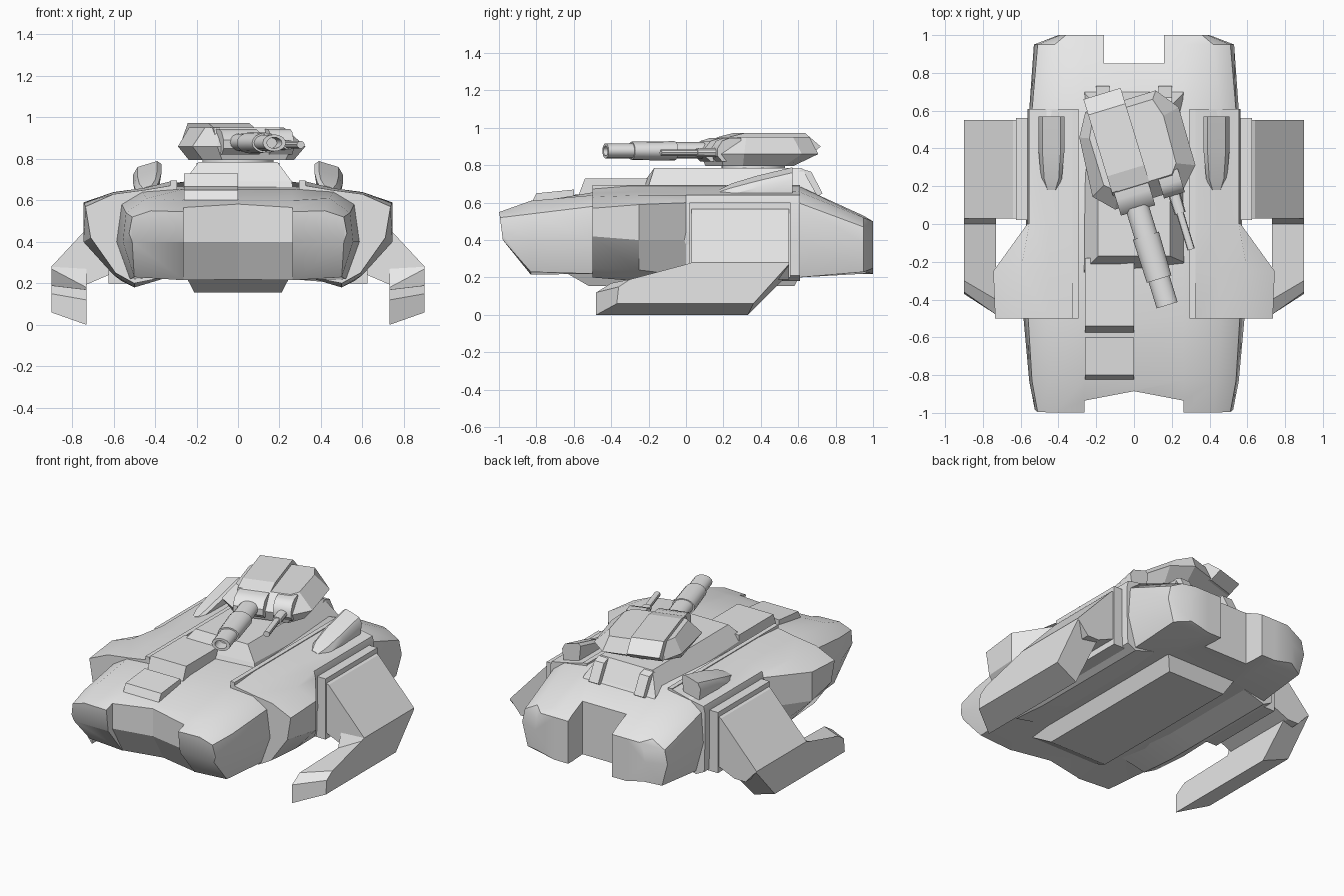
import bpy, bmesh, math
from mathutils import Matrix

if "Cube" in bpy.data.objects:
    bpy.data.objects.remove(bpy.data.objects["Cube"])

grey = bpy.data.materials.new("plain_grey")
grey.diffuse_color = (0.8, 0.8, 0.8, 1)
grey.use_nodes = True
grey.node_tree.nodes["Principled BSDF"].inputs["Base Color"].default_value = grey.diffuse_color


def finish(name, bm, smooth=None):
    bmesh.ops.recalc_face_normals(bm, faces=bm.faces)
    me = bpy.data.meshes.new(name)
    bm.to_mesh(me)
    bm.free()
    me.materials.append(grey)
    ob = bpy.data.objects.new(name, me)
    bpy.context.collection.objects.link(ob)
    if smooth:
        bpy.ops.object.select_all(action='DESELECT')
        ob.select_set(True)
        bpy.context.view_layer.objects.active = ob
        bpy.ops.object.shade_smooth_by_angle(angle=math.radians(smooth))
    return ob


def loft(name, rings, smooth=None):
    """Closed skin through rings of equal point count."""
    bm = bmesh.new()
    vs = [[bm.verts.new(p) for p in r] for r in rings]
    n = len(vs[0])
    for a, b in zip(vs, vs[1:]):
        for i in range(n):
            bm.faces.new((a[i], a[(i + 1) % n], b[(i + 1) % n], b[i]))
    bm.faces.new(vs[0])
    bm.faces.new(vs[-1][::-1])
    return finish(name, bm, smooth)


def block(name, x0, x1, y0, y1, z0, z1):
    return loft(name, [[(x, y0, z0), (x, y1, z0), (x, y1, z1), (x, y0, z1)] for x in (x0, x1)])


def sided(s):
    return "right" if s > 0 else "left"


def notch(target, cutter):
    """Cut a hidden helper out of a part."""
    cutter.hide_render = True
    cutter.hide_viewport = True
    mod = target.modifiers.new(cutter.name, 'BOOLEAN')
    mod.object = cutter
    mod.solver = 'EXACT'


# Hull: half sections (x, z) mirrored, notched at nose and tail
def hull_ring(y, half, lean=0):
    pts = [(x, y + lean * (.56 - z), z) for x, z in half]
    return pts + [(-x, yy, z) for x, yy, z in reversed(pts)]


hull = loft("hull", [
    hull_ring(-1.0, [(.26, .545), (.42, .55), (.51, .52), (.525, .44), (.51, .40), (.26, .40)], .13),
    hull_ring(-0.83, [(.26, .60), (.44, .61), (.54, .54), (.555, .40), (.50, .23), (.26, .215)]),
    hull_ring(-0.50, [(.26, .655), (.46, .64), (.56, .58), (.585, .40), (.52, .22), (.26, .24)]),
    hull_ring(0.60, [(.26, .69), (.46, .66), (.54, .60), (.555, .40), (.50, .20), (.26, .24)]),
    hull_ring(0.95, [(.26, .53), (.42, .52), (.51, .47), (.53, .38), (.49, .23), (.26, .22)]),
    hull_ring(1.00, [(.26, .50), (.36, .50), (.39, .45), (.40, .38), (.39, .25), (.26, .22)]),
], 35)
notch(hull, block("tail_notch_cutter", -.16, .16, .85, 1.2, 0, 1))
notch(hull, loft("nose_notch_cutter", [
    [(-.262, -1.2, z), (.262, -1.2, z), (.262, y - .05, z), (0, y, z), (-.262, y - .05, z)]
    for z, y in ((0, -.65), (.40, -.885), (1, -.885))]))

# Keel under the hull
loft("keel", [[(-.27, y, .27), (.27, y, .27), (.21, y2, .155), (-.21, y2, .155)]
              for y, y2 in ((-.72, -.52), (.64, .58))])

# Deck house below the turret, with offset front steps
loft("deck_house", [
    [(-.27, -.28, .62), (.27, -.22, .62), (.27, .76, .55), (-.27, .76, .55)],
    [(-.26, -.24, .69), (.26, -.20, .69), (.26, .69, .66), (-.26, .69, .66)],
    [(-.19, -.17, .785), (.19, -.17, .785), (.19, .62, .785), (-.19, .62, .785)]])
loft("deck_step", [[(x, -.59, .60), (x, -.54, .73), (x, -.18, .73), (x, -.18, .60)] for x in (-.26, 0)])
loft("nose_hatch", [[(x, -.84, .57), (x, -.80, .65), (x, -.60, .67), (x, -.60, .55)] for x in (-.26, 0)])

for s in (1, -1):
    side = sided(s)

    # Sponson, wide in front and narrow beside the arm
    def pod(y, half):
        return [(s * x, y, z) for x, z in half]
    narrow = [(.30, .69), (.33, .69), (.45, .66), (.555, .64), (.565, .60), (.565, .40), (.56, .21), (.50, .18), (.30, .24)]
    loft(side + "_sponson", [
        pod(-.50, [(.30, .69), (.33, .67), (.45, .65), (.60, .63), (.735, .57), (.71, .42), (.59, .25), (.50, .20), (.30, .24)]),
        pod(-.25, [(.30, .69), (.33, .69), (.45, .66), (.60, .64), (.745, .59), (.745, .40), (.60, .24), (.50, .18), (.30, .24)]),
        pod(0, narrow), pod(.61, narrow)], 25)
    lo, hi = sorted((s * .295, s * .325))
    block(side + "_sponson_rail", lo, hi, -.5, .61, .6, .695)

    # Arm: bracket, sloping upper arm and forward-reaching foot
    lo, hi = sorted((s * .52, s * .625))
    block(side + "_arm_bracket", lo, hi, .02, .56, .20, .60)
    loft(side + "_upper_arm", [[(s * x, y, z) for x, z in
         ((.60, .58), (.64, .56), (.90, .28), (.82, .19), (.74, .19), (.60, .25))] for y in (.03, .55)])
    loft(side + "_foot", [
        [(s * .73, y, z) for y, z in ((-.48, 0), (.33, 0), (.55, .22), (.55, .27), (.03, .27), (0, .18), (-.40, .17), (-.48, .12))],
        [(s * .90, y, z) for y, z in ((-.37, .06), (.36, .06), (.55, .27), (.55, .28), (.03, .28), (0, .27), (-.30, .19), (-.36, .15))]])

    # Raised intake pod, rolled outward and tapering to a blunt front tip
    def intake(y, w, zb, zt):
        return [(s * (.437 + dx * w), y, z - dx * w * .3) for dx, z in
                ((-.8, zb), (.8, zb), (1, zt - .04), (.7, zt - .01), (-.7, zt - .01), (-1, zt - .03))]
    loft(side + "_intake", [intake(.18, .03, .63, .675), intake(.24, .055, .63, .70),
                            intake(.38, .068, .63, .74), intake(.57, .068, .64, .785)], 40)

    # Rear deck fin
    loft(side + "_rear_fin", [[(s * x, y, z) for y, z in ((.50, .70), (.62, .78), (.67, .765), (.73, .65), (.62, .58))]
                              for x in (.13, .20)])

# Turret, built facing forward then turned about its ring
turn = Matrix.Translation((0, .40, 0)) @ Matrix.Rotation(math.radians(17), 4, 'Z')


def turned(ob):
    ob.data.transform(turn)
    return ob


def tube(name, u, z, v0, v1, r0, r1, flat=1.0, hollow=False, sides=16):
    """Barrel piece along -y, optionally with a bored muzzle."""
    steps = [(v0, r0), (v1, r1)]
    if hollow:
        steps += [(v1, r1 * .65), (v1 + .08, r1 * .65)]
    rings = [[(u + r * math.cos(a), v, z + r * flat * math.sin(a))
              for a in [2 * math.pi * i / sides for i in range(sides)]] for v, r in steps]
    return turned(loft(name, rings, 35))


def plate(pts, z):
    return [(u, v, z) for u, v in pts]


turned(loft("turret_body", [
    plate([(-.16, -.26), (.16, -.26), (.23, -.17), (.23, .06), (.13, .14), (-.13, .14), (-.23, .06), (-.23, -.17)], .795),
    plate([(-.19, -.28), (.19, -.28), (.285, -.18), (.29, .14), (.20, .26), (-.19, .26), (-.26, .14), (-.285, -.18)], .86),
    plate([(-.15, -.19), (.15, -.19), (.19, -.14), (.20, .12), (.17, .22), (-.16, .22), (-.21, .12), (-.21, -.14)], .95)]))
turned(loft("turret_roof_box", [[(u, v, z) for v, z in
       ((-.24, .86), (-.19, .95), (-.10, .972), (.24, .972), (.327, .90), (.26, .85))] for u in (-.18, .026)]))
bm = bmesh.new()
bmesh.ops.create_cone(bm, cap_ends=True, segments=24, radius1=.17, radius2=.17, depth=.06,
                      matrix=Matrix.Translation((0, .36, .79)))
finish("turret_ring", bm, 35)


def mantlet(name, u0, u1, v0, v1):
    """Gun mount with a rounded upper front edge."""
    d = v1 - v0
    prof = [(v1, .82), (v0 + d * .2, .82), (v0, .85), (v0, .89), (v0 + d * .2, .93), (v0 + d * .5, .945), (v1, .945)]
    turned(loft(name, [[(u, v, z) for v, z in prof] for u in (u0, u1)], 40))


# Main gun
mantlet("main_mantlet", -.17, .02, -.32, -.15)
tube("main_gun_sleeve", -.075, .88, -.30, -.49, .062, .062, .7)
tube("main_gun_jacket", -.075, .877, -.46, -.70, .072, .068, .72)
tube("main_gun_muzzle", -.075, .877, -.68, -.845, .058, .058, .7, True)

# Secondary gun
mantlet("small_mantlet", .075, .19, -.30, -.17)
tube("small_gun_sleeve", .133, .868, -.29, -.40, .032, .03, .8, sides=10)
tube("small_gun_barrel", .133, .868, -.38, -.60, .02, .02, .9, sides=10)
